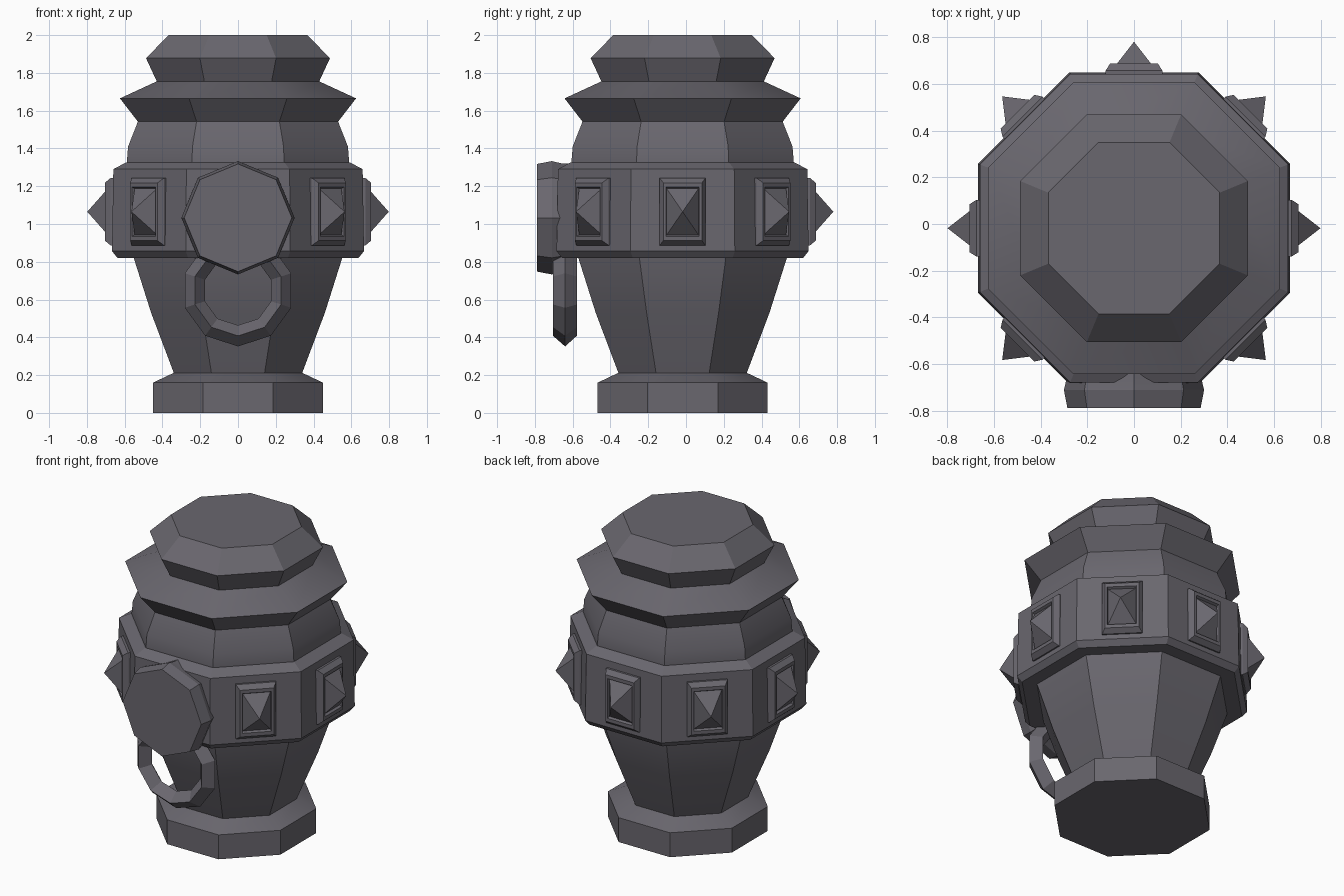
import bpy, bmesh, math
from mathutils import Matrix, Vector

if "Cube" in bpy.data.objects:
    bpy.data.objects.remove(bpy.data.objects["Cube"])

CY = -0.018          # the body axis sits slightly behind the bounding centre line
BAND_Z = 1.065

stone = bpy.data.materials.new("dark grey stone")
stone.diffuse_color = (0.142, 0.135, 0.157, 1)
stone.use_nodes = True
stone.node_tree.nodes["Principled BSDF"].inputs["Base Color"].default_value = stone.diffuse_color


def finish(name, bm):
    bmesh.ops.recalc_face_normals(bm, faces=bm.faces)
    me = bpy.data.meshes.new(name)
    bm.to_mesh(me)
    bm.free()
    ob = bpy.data.objects.new(name, me)
    bpy.context.collection.objects.link(ob)
    me.materials.append(stone)
    bpy.ops.object.select_all(action='DESELECT')
    ob.select_set(True)
    bpy.context.view_layer.objects.active = ob
    bpy.ops.object.shade_smooth_by_angle(angle=math.radians(20))
    return ob


def bridge(bm, a, b):
    n = len(a)
    for i in range(n):
        bm.faces.new((a[i], a[(i + 1) % n], b[(i + 1) % n], b[i]))


def loft(name, rings, closed=False):
    """Skin a list of point rings; cap the ends unless closed."""
    bm = bmesh.new()
    vs = [[bm.verts.new(p) for p in r] for r in rings]
    for a, b in zip(vs, vs[1:]):
        bridge(bm, a, b)
    if closed:
        bridge(bm, vs[-1], vs[0])
    else:
        bm.faces.new(vs[0])
        bm.faces.new(vs[-1])
    return finish(name, bm)


def oct_ring(apothem, z):
    r = apothem / math.cos(math.pi / 8)
    return [(r * math.cos(math.pi / 8 + i * math.pi / 4),
             CY + r * math.sin(math.pi / 8 + i * math.pi / 4), z) for i in range(8)]


def disc_ring(r, y, n, cz):
    return [(r * math.sin(i * math.tau / n), y, cz - r * math.cos(i * math.tau / n))
            for i in range(n)]


# Octagonal urn body with foot, shoulder, rim and lid
profile = [(0.45, 0), (0.45, 0.16), (0.34, 0.212), (0.46, 0.53), (0.555, 0.83),
           (0.59, 1.31), (0.582, 1.41), (0.53, 1.542), (0.625, 1.665),
           (0.43, 1.755), (0.487, 1.878), (0.367, 2.0)]
loft("urn_body", [oct_ring(*p) for p in profile])

# Raised belt
loft("belt", [oct_ring(*p) for p in
              [(0.5, 0.82), (0.638, 0.82), (0.667, 0.856), (0.66, 1.29), (0.595, 1.325), (0.5, 1.325)]])

# Framed pyramid studs on every side but the front
for k in range(8):
    if k == 6:
        continue
    rot = Matrix.Translation((0, CY, BAND_Z)) @ Matrix.Rotation(k * math.pi / 4, 4, 'Z')
    bm = bmesh.new()
    prev = None
    for d, w, h in [(0.64, 0.121, 0.178), (0.675, 0.121, 0.178), (0.705, 0.102, 0.153),
                    (0.705, 0.088, 0.13), (0.69, 0.084, 0.122)]:
        ring = [bm.verts.new(rot @ Vector((d, sx * w, sz * h)))
                for sx, sz in ((-1, -1), (1, -1), (1, 1), (-1, 1))]
        if prev:
            bridge(bm, prev, ring)
        else:
            bm.faces.new(ring)
        prev = ring
    tip = bm.verts.new(rot @ Vector((0.798, 0, 0)))
    for i in range(4):
        bm.faces.new((prev[i], prev[(i + 1) % 4], tip))
    finish("stud_%d" % k, bm)

# Octagonal boss on the front
loft("front_boss", [disc_ring(r, y, 8, 1.033) for r, y in
                    [(0.285, -0.60), (0.288, -0.66), (0.30, -0.71), (0.285, -0.788)]])

# Hanging ring, ten sided with a diamond section
loft("hanging_ring", [disc_ring(r, y, 10, 0.648) for r, y in
                      [(0.296, -0.64), (0.24, -0.704), (0.184, -0.64), (0.24, -0.578)]], closed=True)
